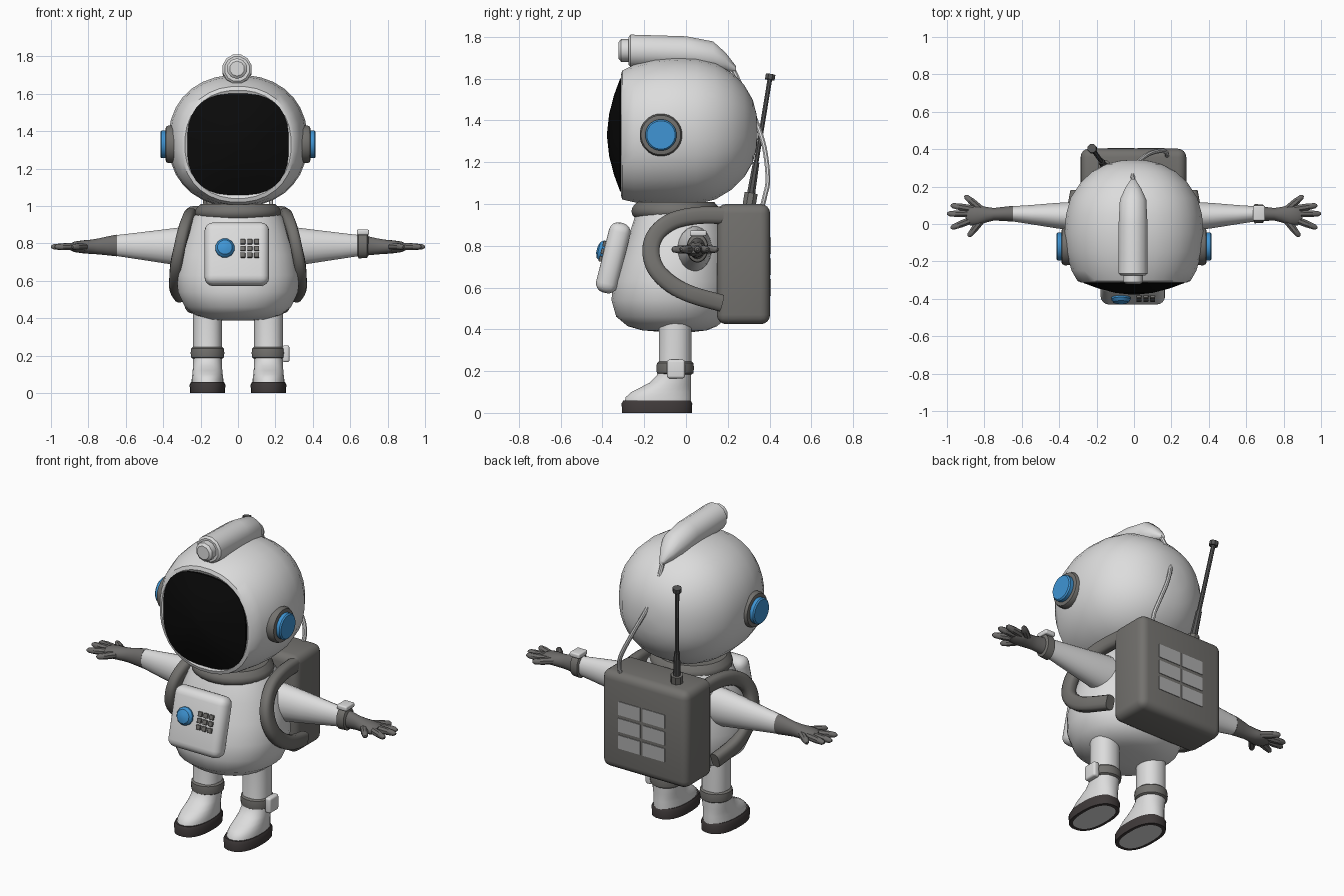
import bpy, bmesh, math
from mathutils import Matrix, Vector

if "Cube" in bpy.data.objects:
    bpy.data.objects.remove(bpy.data.objects["Cube"])


def material(name, *rgb):
    m = bpy.data.materials.new(name)
    m.diffuse_color = (*rgb, 1)
    m.use_nodes = True
    m.node_tree.nodes["Principled BSDF"].inputs["Base Color"].default_value = m.diffuse_color
    return m


WHITE = material("suit white", .72, .72, .72)
GREY = material("trim grey", .17, .165, .155)
GLOVE = material("glove grey", .155, .15, .145)
BLACK = material("visor black", .003, .003, .003)
BLUE = material("accent blue", .05, .30, .66)
SOLE = material("sole dark brown", .05, .042, .042)
PANEL = material("panel light grey", .42, .42, .42)
DARK = material("antenna dark grey", .09, .09, .09)


def finish(name, bm, mat, angle=40, matrix=None):
    bmesh.ops.recalc_face_normals(bm, faces=bm.faces)
    mesh = bpy.data.meshes.new(name)
    bm.to_mesh(mesh)
    bm.free()
    mesh.materials.append(mat)
    for p in mesh.polygons:
        p.use_smooth = True
    mesh.set_sharp_from_angle(angle=math.radians(angle))
    ob = bpy.data.objects.new(name, mesh)
    bpy.context.collection.objects.link(ob)
    if matrix:
        ob.matrix_world = matrix
    return ob


def skin(bm, rings):
    """Bridge rings of points and cap both ends."""
    rings = [[bm.verts.new(p) for p in r] for r in rings]
    n = len(rings[0])
    for a, b in zip(rings, rings[1:]):
        for i in range(n):
            j = (i + 1) % n
            bm.faces.new((a[i], a[j], b[j], b[i]))
    bm.faces.new(rings[0])
    bm.faces.new(rings[-1])


def oval(n, power):
    """Unit superellipse."""
    out = []
    for i in range(n):
        a = 2 * math.pi * (i + .5) / n
        c, s = math.cos(a), math.sin(a)
        out.append((math.copysign(abs(c) ** (2 / power), c),
                    math.copysign(abs(s) ** (2 / power), s)))
    return out


def loft(name, axis, sections, mat, n=24, power=2, angle=40, matrix=None):
    """Sections are (position on axis, centre u, centre v, radius u, radius v)."""
    rings = []
    for t, cu, cv, ru, rv in sections:
        ring = []
        for u, v in oval(n, power):
            p = [cu + u * ru, cv + v * rv]
            p.insert("xyz".index(axis), t)
            ring.append(p)
        rings.append(ring)
    bm = bmesh.new()
    skin(bm, rings)
    return finish(name, bm, mat, angle, matrix)


def sweep(name, pts, radii, mat, n=10, side=(1, 0, 0), flat=1, steps=1, power=2):
    """Tube along a smoothed path; flat scales the section along 'side'."""
    pts = [Vector(p) for p in pts]
    if steps > 1:
        q = [2 * pts[0] - pts[1]] + pts + [2 * pts[-1] - pts[-2]]
        path = []
        for a, b, c, d in zip(q, q[1:], q[2:], q[3:]):
            for k in range(steps):
                t = k / steps
                path.append(.5 * (2 * b + (c - a) * t + (2*a - 5*b + 4*c - d) * t*t
                                  + (3*b - a - 3*c + d) * t**3))
        pts = path + [pts[-1]]
    if not isinstance(radii, (list, tuple)):
        radii = [radii] * len(pts)
    rings = []
    for i, p in enumerate(pts):
        tan = (pts[min(i + 1, len(pts) - 1)] - pts[max(i - 1, 0)]).normalized()
        w = tan.cross(Vector(side)).normalized()
        s = w.cross(tan)
        rings.append([p + (s * u * flat + w * v) * radii[i] for u, v in oval(n, power)])
    bm = bmesh.new()
    skin(bm, rings)
    return finish(name, bm, mat)


def box(name, centre, size, mat, bevel=0, matrix=None):
    bm = bmesh.new()
    bmesh.ops.create_cube(bm, size=1, matrix=Matrix.Translation(centre) @ Matrix.Diagonal((*size, 1)))
    if bevel:
        bmesh.ops.bevel(bm, geom=bm.edges[:], offset=bevel, segments=4, profile=.5, affect='EDGES')
    return finish(name, bm, mat, 35, matrix)


# Helmet, visor and neck
loft("helmet", "y", [(-.30, 0, 1.33, .27, .27), (-.312, 0, 1.33, .285, .29), (-.305, 0, 1.33, .303, .31),
                     (-.25, 0, 1.337, .335, .33), (-.15, 0, 1.345, .364, .347), (-.05, 0, 1.348, .373, .354),
                     (.05, 0, 1.348, .365, .35), (.14, 0, 1.348, .34, .328), (.22, 0, 1.348, .288, .28),
                     (.28, 0, 1.348, .225, .22), (.32, 0, 1.348, .15, .15), (.338, 0, 1.348, .08, .08),
                     (.343, 0, 1.348, .015, .015)], WHITE, 32, 2.2)
loft("visor", "y", [(-.29, 0, 1.33, .27, .27), (-.315, 0, 1.33, .272, .272), (-.345, 0, 1.33, .19, .19),
                    (-.368, 0, 1.33, .1, .1), (-.378, 0, 1.33, .01, .01)], BLACK, 32, 2.7, 60)
loft("neck_ring", "z", [(.93, 0, -.05, .205, .19), (.945, 0, -.05, .226, .207), (.965, 0, -.05, .232, .213),
                        (.985, 0, -.05, .226, .207), (1.01, 0, -.05, .2, .185)], GREY, 28)

# Torso
torso = [(.388, .08, -.12, .04), (.395, .16, -.21, .1), (.415, .225, -.28, .15), (.46, .285, -.335, .2),
         (.54, .322, -.358, .22), (.63, .33, -.35, .22), (.74, .312, -.315, .21), (.85, .28, -.275, .2),
         (.94, .24, -.245, .17), (1.0, .19, -.21, .13)]
loft("torso", "z", [(z, 0, (a + b) / 2, w, (b - a) / 2) for z, w, a, b in torso], WHITE, 32, 2.15)

# Head lamp and its cable
loft("lamp_housing", "y", [(-.275, -.005, 1.733, .068, .068), (-.265, -.005, 1.733, .08, .08),
                           (0, -.005, 1.725, .08, .08), (.13, -.005, 1.707, .073, .073),
                           (.19, -.005, 1.68, .045, .045), (.24, -.005, 1.645, .012, .014)], WHITE, 12)
loft("lamp_lens", "y", [(-.26, -.005, 1.735, .055, .055), (-.31, -.005, 1.735, .055, .055),
                        (-.322, -.005, 1.735, .04, .04)], WHITE, 10)
sweep("air_cable", [(-.005, .22, 1.655), (-.005, .28, 1.53), (.02, .33, 1.41), (.08, .375, 1.27),
                    (.15, .392, 1.12), (.175, .378, 1.04), (.175, .36, .97)], .012, WHITE, 8, steps=5)

# Backpack with panels and antenna
box("backpack", (-.003, .275, .712), (.565, .255, .575), GREY, .045)
for col in (-1, 1):
    for row in range(3):
        box("back_panel", (.01 + col * .08, .403, .80 - row * .1), (.145, .006, .08), PANEL)


def mast(t):
    return Vector((-.15, .30, .98)).lerp(Vector((-.225, .405, 1.62)), t)


for part, a, b, r in (("antenna_base", 0, .11, .034), ("antenna_lower", .1, .34, .021),
                      ("antenna_rod", .33, .98, .012), ("antenna_tip", .96, 1, .025)):
    sweep(part, [mast(a), mast(b)], [r, r * (.8 if "lower" in part else 1)],
          GREY if part == "antenna_base" else DARK, 8)

# Chest pack with dial and keypad
tilt = Matrix.Translation((-.006, -.348, .742)) @ Matrix.Rotation(math.radians(-14), 4, 'X')
box("chest_pack", (0, 0, 0), (.345, .105, .345), WHITE, .045, tilt)
loft("chest_dial", "y", [(-.04, -.064, .02, .052, .052), (-.062, -.064, .02, .052, .052),
                         (-.078, -.064, .02, .04, .04), (-.086, -.064, .02, .015, .015)],
     BLUE, 12, 2, 30, tilt)
for i in range(3):
    for j in range(3):
        box("keypad_button", (.032 + i * .037, -.056, .055 - j * .037), (.027, .018, .027), GREY, .004, tilt)

for s in (1, -1):
    # Ear discs
    loft("ear_ring", "x", [(s * x, -.12, 1.33, r, r) for x, r in
                           ((.33, .1), (.37, .102), (.385, .095), (.388, .08))], GREY, 24)
    loft("ear_disc", "x", [(s * x, -.12, 1.33, r, r) for x, r in
                           ((.36, .075), (.408, .075), (.415, .068))], BLUE, 24)

    # Shoulder straps
    sweep("strap", [(s * x, y, z) for x, y, z in (
        (.245, .19, .945), (.255, .06, .945), (.27, -.06, .92), (.292, -.14, .86), (.312, -.168, .78),
        (.33, -.145, .69), (.336, -.07, .615), (.335, .03, .565), (.31, .17, .525))],
        .042, GREY, 12, flat=.75, steps=4, power=3)

    # Arms, gloves and fingers
    loft("arm", "x", [(s * .2, .04, .785, .085, .112), (s * .3, .04, .783, .08, .105),
                      (s * .42, .045, .785, .068, .088), (s * .55, .05, .787, .052, .07),
                      (s * .66, .055, .789, .04, .055)], WHITE, 20)
    loft("glove", "x", [(s * .648, .055, .789, .043, .058), (s * .7, .054, .787, .038, .05),
                        (s * .75, .052, .784, .034, .042), (s * .79, .05, .782, .042, .038),
                        (s * .835, .047, .782, .056, .034), (s * .875, .045, .782, .054, .028),
                        (s * .895, .045, .782, .035, .018)], GLOVE, 18)
    for root, tip in (((.82, .08), (.905, .152)), ((.86, .08), (.98, .1)), ((.865, .055), (1.0, .055)),
                      ((.86, .025), (.98, -.022)), ((.82, .015), (.885, -.067))):
        a, b = Vector((s * root[0], root[1], .783)), Vector((s * tip[0], tip[1], .782))
        sweep("finger", [a, a.lerp(b, .55), a.lerp(b, .9), b], [.021, .02, .015, .006],
              GLOVE, 8, side=(0, 0, 1))

    # Legs with boots, soles and ankle bands
    x = s * .163
    boot = [(.045, .085, -.296, .026), (.075, .085, -.29, .026), (.1, .082, -.262, .025), (.12, .08, -.222, .024),
            (.145, .078, -.175, .024), (.18, .077, -.14, .025), (.22, .077, -.13, .026), (.47, .077, -.13, .026)]
    loft("leg_and_boot", "z", [(z, x, (a + b) / 2, w, (b - a) / 2) for z, w, a, b in boot], WHITE, 24, 2.2)
    sole = loft("sole", "z", [(0, x, -.139, .076, .145), (0, x, -.139, .094, .168), (.045, x, -.139, .096, .17),
                              (.06, x, -.139, .088, .162)], SOLE, 28, 2.4)
    sole.data.materials.append(WHITE)
    for p in sole.data.polygons:
        if p.center.z < .001 and len(p.vertices) > 4:
            p.material_index = 1
    loft("ankle_band", "z", [(z, x, -.052, r, r) for z, r in
                             ((.183, .078), (.19, .088), (.215, .091), (.238, .088), (.247, .078))], GREY, 24)

# Wrist device and ankle device on one side
loft("wrist_band", "x", [(x, .055, .789, ry, rz) for x, ry, rz in
                         ((.638, .04, .056), (.645, .052, .07), (.69, .05, .067), (.698, .036, .05))], GREY, 20)
box("wrist_device", (.668, .058, .86), (.066, .08, .028), WHITE, .008)
box("ankle_device", (.256, -.048, .21), (.038, .085, .09), WHITE, .012)
